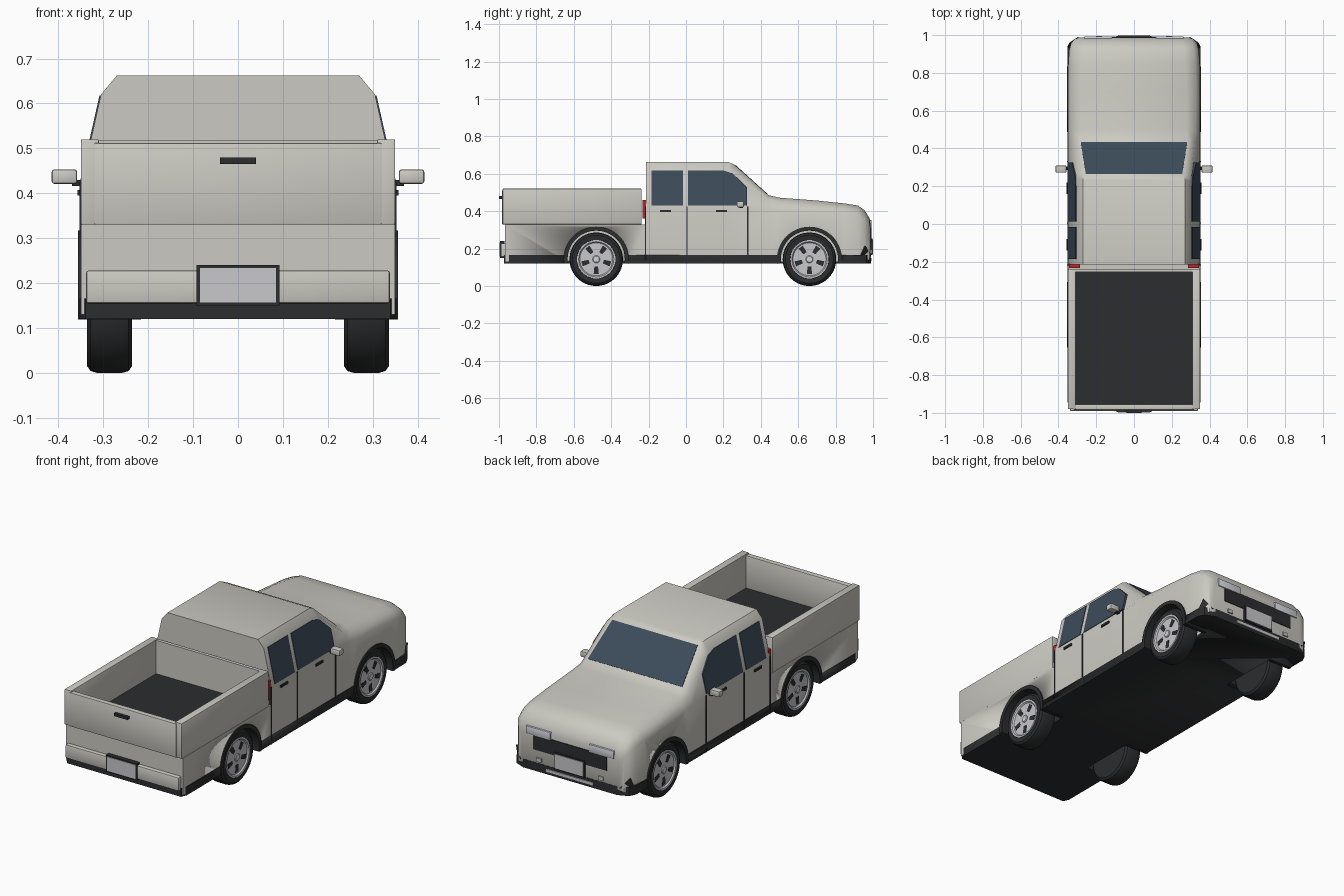
import bpy, bmesh, math
from mathutils import Vector

if "Cube" in bpy.data.objects:
    bpy.data.objects.remove(bpy.data.objects["Cube"])


def material(name, rgb):
    m = bpy.data.materials.new(name)
    m.diffuse_color = (*rgb, 1)
    m.use_nodes = True
    m.node_tree.nodes["Principled BSDF"].inputs["Base Color"].default_value = m.diffuse_color
    return m


PAINT = material("paint", (0.60, 0.59, 0.54))
DARK = material("dark_trim", (0.025, 0.026, 0.028))
GLASS = material("glass", (0.045, 0.07, 0.10))
SILVER = material("silver", (0.58, 0.57, 0.60))
LAMP = material("lamp", (0.65, 0.66, 0.72))
RED = material("red_lamp", (0.45, 0.02, 0.02))


def make(name, verts, faces, mat, bevel=0, smooth=35):
    me = bpy.data.meshes.new(name)
    me.from_pydata([tuple(v) for v in verts], [], faces)
    bm = bmesh.new()
    bm.from_mesh(me)
    bmesh.ops.recalc_face_normals(bm, faces=bm.faces)
    if bevel:
        bmesh.ops.bevel(bm, geom=bm.edges[:], offset=bevel, segments=2,
                        profile=0.5, affect='EDGES')
    bm.to_mesh(me)
    bm.free()
    ob = bpy.data.objects.new(name, me)
    bpy.context.collection.objects.link(ob)
    me.materials.append(mat)
    finish(ob, smooth)
    return ob


def finish(ob, angle=35):
    bpy.ops.object.select_all(action='DESELECT')
    bpy.context.view_layer.objects.active = ob
    ob.select_set(True)
    bpy.ops.object.shade_smooth_by_angle(angle=math.radians(angle))


def slab(name, pts, offset, mat, bevel=0):
    """Polygon pushed along an offset vector."""
    n = len(pts)
    pts = [Vector(p) for p in pts]
    verts = pts + [p + Vector(offset) for p in pts]
    faces = [tuple(range(n)), tuple(range(2 * n - 1, n - 1, -1))]
    faces += [(i, (i + 1) % n, n + (i + 1) % n, n + i) for i in range(n)]
    return make(name, verts, faces, mat, bevel)


def box(name, x0, x1, y0, y1, z0, z1, mat=PAINT, bevel=0):
    return slab(name, [(x0, y0, z0), (x1, y0, z0), (x1, y1, z0), (x0, y1, z0)],
                (0, 0, z1 - z0), mat, bevel)


def lathe(name, profile, s, y, z, mat, n=40):
    """Spin (radius, x) points around an x-parallel axle."""
    verts = [(s * x, y + r * math.cos(2 * math.pi * i / n), z + r * math.sin(2 * math.pi * i / n))
             for i in range(n) for r, x in profile]
    k = len(profile)
    faces = [(i * k + j, i * k + j + 1, (i + 1) % n * k + j + 1, (i + 1) % n * k + j)
             for i in range(n) for j in range(k - 1)]
    faces += [tuple(i * k for i in range(n)), tuple(i * k + k - 1 for i in range(n))]
    return make(name, verts, faces, mat)


def cut(ob, cutters):
    bpy.context.view_layer.objects.active = ob
    for c in cutters:
        m = ob.modifiers.new("wheel_cut", 'BOOLEAN')
        m.object, m.operation, m.solver = c, 'DIFFERENCE', 'EXACT'
        # keep the cut ahead of the smoothing modifier if there is one
        bpy.ops.object.modifier_move_to_index(modifier=m.name, index=0)
        bpy.ops.object.modifier_apply(modifier=m.name)


# Cab and hood: cross-sections lofted along y
# y, bottom z, half width, belt z, shoulder x/z, top x/z
rows = [(-.215, .13, .35, .42, .305, .62, .27, .662),
        (.23, .13, .35, .42, .305, .62, .27, .662),
        (.26, .13, .35, .42, .303, .61, .265, .648),
        (.44, .13, .35, .42, .32, .462, .285, .486),
        (.50, .13, .35, .41, .325, .45, .28, .472),
        (.70, .13, .35, .40, .33, .43, .28, .457),
        (.85, .13, .348, .385, .325, .42, .27, .441),
        (.92, .13, .343, .37, .32, .41, .265, .43),
        (.955, .13, .334, .355, .31, .385, .26, .405),
        (.98, .14, .315, .33, .295, .35, .25, .365),
        (.987, .15, .29, .30, .275, .32, .24, .335)]
verts = []
for y, zb, w, zs, xa, za, xb, zt in rows:
    half = [(w, zb), (w, zs), (xa, za), (xb, zt)]
    verts += [(x, y, z) for x, z in half] + [(-x, y, z) for x, z in reversed(half)]
faces = [(8 * i + j, 8 * i + (j + 1) % 8, 8 * i + 8 + (j + 1) % 8, 8 * i + 8 + j)
         for i in range(len(rows) - 1) for j in range(8)]
faces += [tuple(range(8)), tuple(range(len(verts) - 8, len(verts)))]
cab = make("cab_and_hood", verts, faces, PAINT)

# Lower rear body and dark underbody
rear = box("rear_lower_body", -.35, .35, -.967, -.215, .13, .33)
plan = [(.34, -.972), (.353, -.94), (.353, .93), (.335, .965), (.28, .988)]
under = slab("underbody", [(x, y, .12) for x, y in plan] +
             [(-x, y, .12) for x, y in reversed(plan)], (0, 0, .046), DARK)

# Wheel wells
WHEELS, AXLE = (-.48, .66), .143
cutters = [lathe("well_cutter", [(.168, .215), (.168, .45)], s, y, AXLE, DARK)
           for s in (-1, 1) for y in WHEELS]
for ob in (cab, rear, under):
    cut(ob, cutters)
for c in cutters:
    bpy.data.objects.remove(c)

# Load bed
for s in (-1, 1):
    box("bed_side", s * .31, s * .35, -.98, -.237, .33, .52, PAINT, .003)
box("bed_front_wall", -.31, .31, -.255, -.237, .33, .517)
box("tailgate", -.32, .32, -.984, -.955, .33, .512, PAINT, .003)
box("bed_floor", -.31, .31, -.957, -.25, .325, .337, DARK)
box("tailgate_handle", -.04, .04, -1, -.98, .465, .48, DARK)

# Rear bumper and plate
box("rear_bumper", -.338, .338, -.99, -.95, .155, .228, PAINT, .005)
box("rear_plate_frame", -.092, .092, -.994, -.97, .15, .24, DARK)
box("rear_plate", -.085, .085, -.997, -.98, .157, .233, SILVER)

# Front face
box("grille", -.22, .22, .96, .991, .235, .315, DARK)
box("front_plate_frame", -.092, .092, .97, .996, .165, .255, DARK)
box("front_plate", -.085, .085, .98, 1, .172, .248, SILVER)
box("front_skid", -.14, .14, .97, .993, .135, .15, SILVER)

# Windshield lying on the slope
slope = lambda y: .651 - .9 * (y - .26)
slab("windshield", [(-.255, .265, slope(.265)), (.255, .265, slope(.265)),
                    (.282, .435, slope(.435)), (-.282, .435, slope(.435))],
     (0, -.008, -.008), GLASS)

front_win = [(.012, .43), (.012, .618), (.2, .618), (.25, .602), (.325, .53), (.325, .43)]
rear_win = [(-.185, .43), (-.185, .618), (-.015, .618), (-.015, .43)]

for s in (-1, 1):
    # Side glass follows the inward lean of the cab
    for name, win in (("front_window", front_win), ("rear_window", rear_win)):
        slab(name, [(s * (.353 - .225 * (z - .42)), y, z) for y, z in win],
             (-s * .015, 0, 0), GLASS)
    # Door gaps and handles
    for y in (-.217, .005, .33):
        box("door_gap", s * .34, s * .3535, y - .003, y + .003, .119, .425, DARK)
    for y in (-.11, .19):
        box("door_handle", s * .345, s * .357, y - .03, y + .03, .395, .407, DARK)
    # Mirrors
    box("mirror_arm", s * .33, s * .37, .285, .305, .416, .43, DARK)
    box("mirror", s * .358, s * .415, .272, .31, .421, .453, PAINT, .006)
    # Lamps
    box("headlight", s * .115, s * .262, .955, .993, .31, .352, LAMP, .003)
    box("tail_light", s * .285, s * .345, -.232, -.21, .36, .46, RED)
    box("tow_hook", s * .17, s * .2, .97, .994, .175, .195, SILVER)
    # Raised corner of the front bumper
    slab("bumper_corner", [(s * .29, .984, .16), (s * .347, .93, .16), (s * .336, .955, .215)],
         (s * .006, .006, 0), DARK)

    for y in WHEELS:
        # Arch trim lining the wheel well
        arc = [math.radians(-8 + 196 * i / 24) for i in range(25)]
        ring = [(.174, a) for a in arc] + [(.153, a) for a in reversed(arc)]
        slab("wheel_arch", [(s * .216, y + r * math.cos(a), AXLE + r * math.sin(a))
                            for r, a in ring], (s * .14, 0, 0), DARK)
        # Tyre, rim, spokes gaps and hub
        lathe("tyre", [(.098, .325), (.104, .334), (.128, .336), (.139, .328), (.143, .314),
                       (.143, .258), (.139, .244), (.128, .236), (.05, .236)], s, y, AXLE, DARK)
        lathe("rim", [(.02, .329), (.088, .329), (.094, .336), (.103, .336), (.103, .31)],
              s, y, AXLE, SILVER)
        lathe("hub", [(.016, .335), (.02, .332), (.02, .32)], s, y, AXLE, LAMP, 20)
        for k in range(5):
            a = math.radians(-90 + 72 * k)
            d, t = Vector((0, math.cos(a), math.sin(a))), Vector((0, -math.sin(a), math.cos(a)))
            c = Vector((s * .322, y, AXLE))
            slab("rim_gap", [c + d * r + t * w for r, w in
                             ((.04, -.010), (.08, -.014), (.08, .014), (.04, .010))],
                 (s * .0085, 0, 0), DARK)
